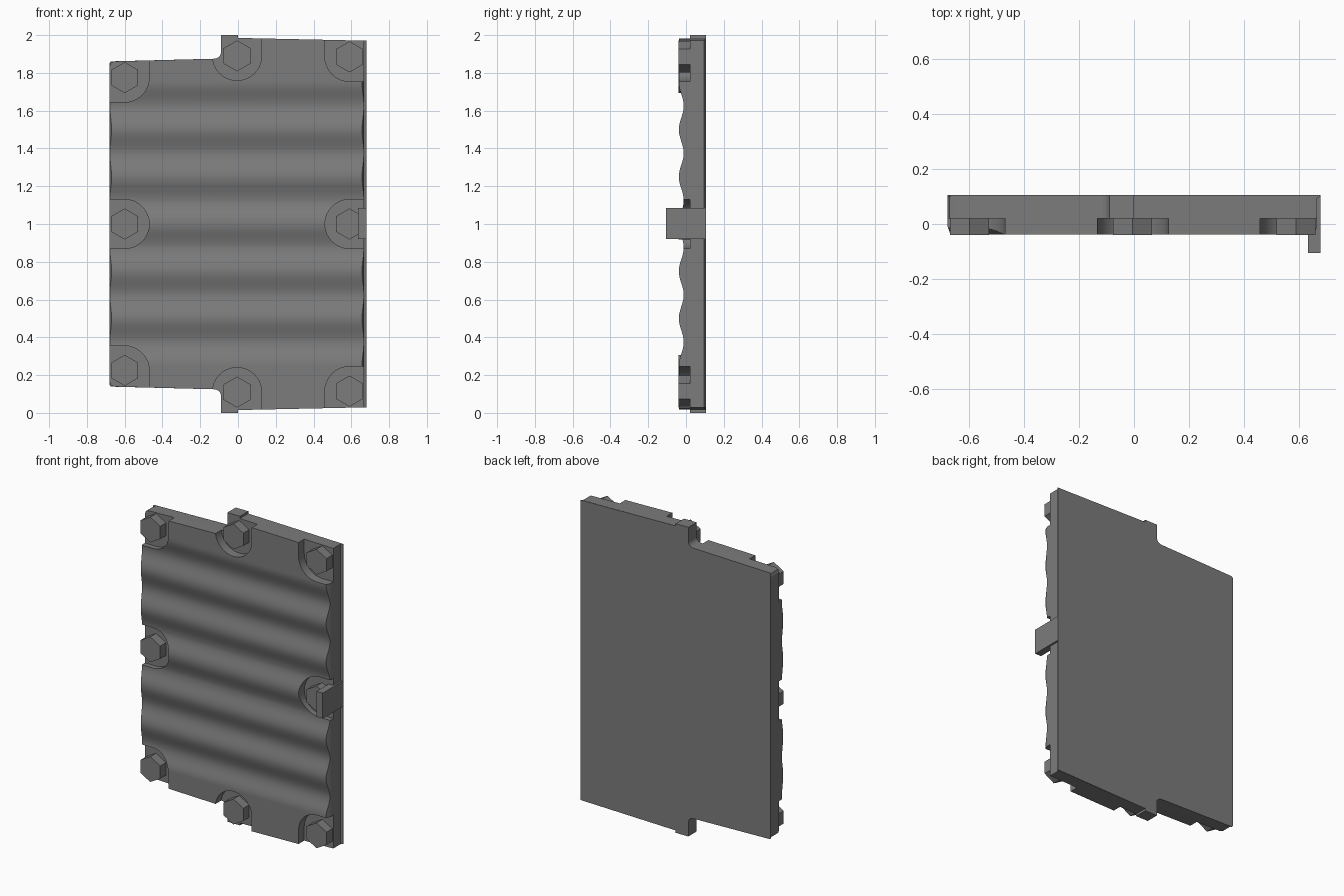
import bpy, bmesh, math
from mathutils import Vector

if "Cube" in bpy.data.objects:
    bpy.data.objects.remove(bpy.data.objects["Cube"])

# dark grey metal
metal = bpy.data.materials.new("dark_metal")
metal.diffuse_color = (0.2, 0.2, 0.2, 1)
metal.use_nodes = True
metal.node_tree.nodes["Principled BSDF"].inputs["Base Color"].default_value = metal.diffuse_color


def prism(name, pts, axis, lo, hi):
    """Extrude a 2D profile along one axis. x: (y,z), y: (x,z), z: (x,y)."""
    place = {'x': lambda p, t: (t, p[0], p[1]),
             'y': lambda p, t: (p[0], t, p[1]),
             'z': lambda p, t: (p[0], p[1], t)}[axis]
    bm = bmesh.new()
    face = bm.faces.new([bm.verts.new(place(p, lo)) for p in pts])
    ext = bmesh.ops.extrude_face_region(bm, geom=[face])
    offset = Vector(place((0, 0), hi - lo))
    bmesh.ops.translate(bm, vec=offset,
                        verts=[v for v in ext['geom'] if isinstance(v, bmesh.types.BMVert)])
    bmesh.ops.recalc_face_normals(bm, faces=bm.faces)
    mesh = bpy.data.meshes.new(name)
    bm.to_mesh(mesh)
    bm.free()
    mesh.materials.append(metal)
    ob = bpy.data.objects.new(name, mesh)
    bpy.context.collection.objects.link(ob)
    return ob


def boolean(target, cutter, operation):
    cutter.hide_render = True
    mod = target.modifiers.new("cut", 'BOOLEAN')
    mod.operation, mod.solver, mod.object = operation, 'EXACT', cutter
    bpy.context.view_layer.objects.active = target
    bpy.ops.object.modifier_apply(modifier=mod.name)
    bpy.data.objects.remove(cutter)


def arc(cx, cz, r, a0, a1, n):
    return [(cx + r * math.cos(math.radians(a0 + (a1 - a0) * i / n)),
             cz + r * math.sin(math.radians(a0 + (a1 - a0) * i / n))) for i in range(n + 1)]


def outline(left, right):
    """Top half of the panel outline, mirrored about z = 1."""
    half = left + arc(-0.125, 1.91, 0.035, -90, 0, 5) + [(-0.09, 2), (0, 2), (0, 1.985)] + right
    return half + [(x, 2 - z) for x, z in reversed(half)]


# corrugated body: wave profile swept across, trimmed to the outline
Y_BACK = 0.1
wave = [(Y_BACK, 2.1), (Y_BACK, -0.1), (-0.038, -0.1)]
N = 96
for i in range(N + 1):
    z = 0.25 + 1.5 * i / N
    wave.append((-0.025 - 0.013 * math.cos(2 * math.pi * (z - 1) / 0.25), z))
wave.append((-0.038, 2.1))
body = prism("corrugated_panel", wave, 'x', -0.9, 0.9)

body_outline = outline([(-0.68, 1.835), (-0.673, 1.853), (-0.655, 1.861)], [(0.7, 1.97)])
boolean(body, prism("outline_cutter", body_outline, 'y', -0.3, 0.3), 'INTERSECT')

# side edges: chamfered fronts and a thin flare at the right rear
sides = [(-0.68, 0.3), (-0.68, -0.008), (-0.665, -0.05), (0.652, -0.05),
         (0.668, -0.008), (0.668, 0.095), (0.68, 0.1), (0.68, 0.3)]
boolean(body, prism("side_cutter", sides, 'z', -0.5, 2.5), 'INTERSECT')

# bolts in rounded pockets that open to the nearest edges
R = 0.13
top_bolts = [(-0.6, 1.775, 'left'), (-0.005, 1.89, 'top'), (0.59, 1.885, 'right')]
bolts = [(-0.6, 1.0, 'mid_left'), (0.59, 1.0, 'mid_right')]
for x, z, side in top_bolts:
    bolts += [(x, z, 'upper_' + side), (x, 2 - z, 'lower_' + side)]

for x, z, side in bolts:
    if side.startswith('mid'):
        s = -1 if x < 0 else 1
        pts = [(x - s * (p - x), q) for p, q in arc(x, z, R, -90, 90, 16)]
        pts += [(s * 0.9, z + R), (s * 0.9, z - R)]
    else:
        v = 1 if z > 1 else -1
        if side.endswith('top'):
            pts = arc(0, 0, R, 180, 360, 20) + [(R, 0.5), (-R, 0.5)]
            s = 1
        else:
            s = 1 if x > 0 else -1
            pts = arc(0, 0, R, 180, 270, 12) + [(0.5, -R), (0.5, 0.5), (-R, 0.5)]
        pts = [(x + s * p, z + v * q) for p, q in pts]
    boolean(body, prism("pocket_cutter", pts, 'y', -0.3, 0.02), 'DIFFERENCE')
    prism("bolt_" + side, arc(x, z, 0.082, 30, 330, 5), 'y', -0.04, 0.03)

# thin back sheet with sharp corners
prism("back_sheet", outline([(-0.68, 1.852), (-0.673, 1.861)], [(0.68, 1.97)]), 'y', Y_BACK, 0.105)

# latch tab on the right edge
prism("latch_tab", [(0.635, 0.92), (0.68, 0.92), (0.68, 1.085), (0.635, 1.085)], 'y', -0.105, 0.104)

# smooth the waves, keep hard edges sharp
bpy.ops.object.select_all(action='DESELECT')
body.select_set(True)
bpy.context.view_layer.objects.active = body
bpy.ops.object.shade_smooth_by_angle(angle=math.radians(15))
